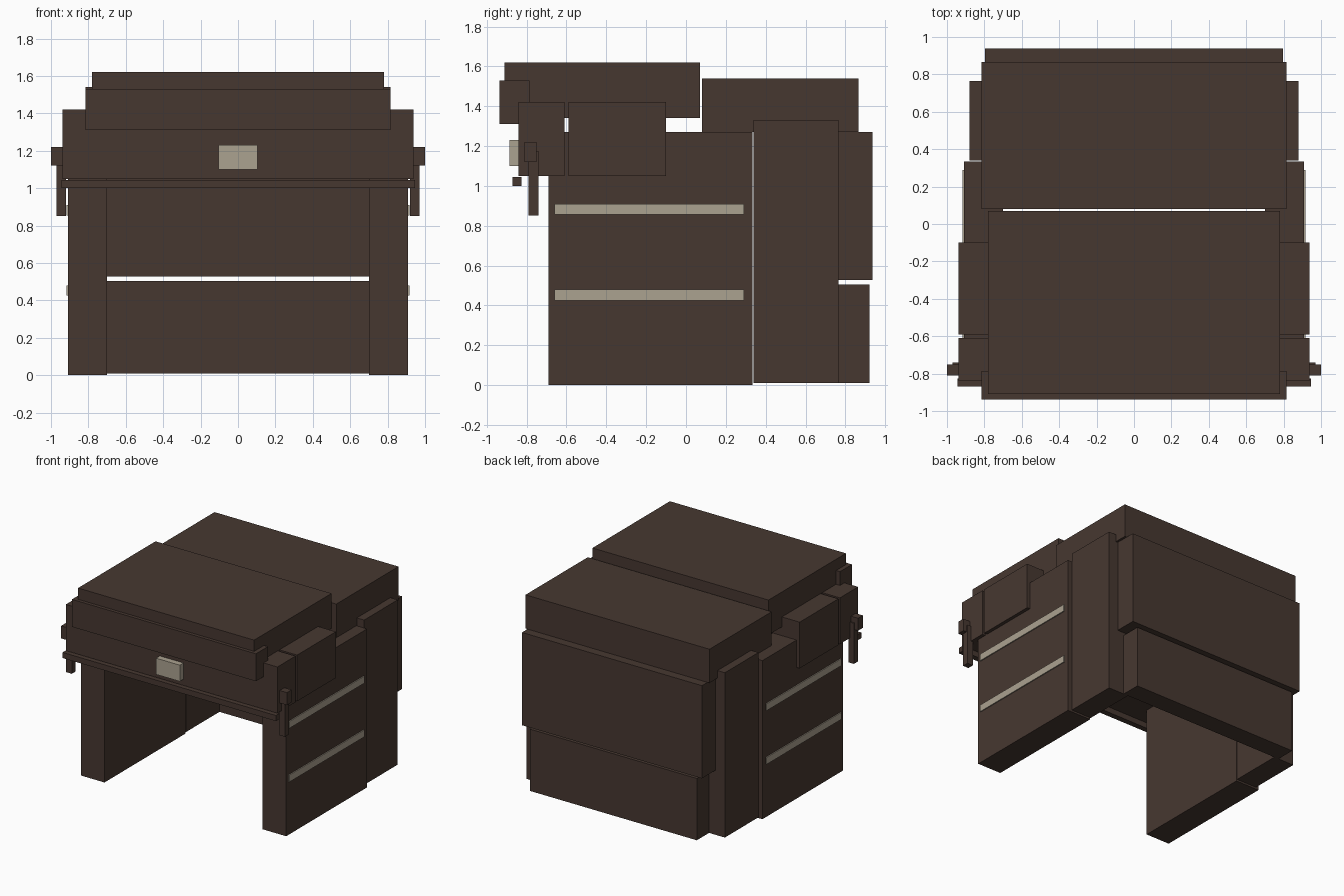
import bpy

cube = bpy.data.objects.get("Cube")
if cube:
    bpy.data.objects.remove(cube, do_unlink=True)


def make_material(name, color):
    mat = bpy.data.materials.new(name)
    mat.use_nodes = True
    mat.diffuse_color = color
    mat.node_tree.nodes["Principled BSDF"].inputs["Base Color"].default_value = color
    return mat


brown = make_material("dark brown", (0.062, 0.039, 0.030, 1))
tan = make_material("pale tan", (0.41, 0.36, 0.28, 1))


def box(name, x, y, z, mat=brown):
    """Box spanning the given (low, high) range on each axis."""
    bpy.ops.mesh.primitive_cube_add(size=1)
    obj = bpy.context.object
    obj.name = obj.data.name = name
    for v in obj.data.vertices:
        v.co = [lo + (c + 0.5) * (hi - lo) for c, (lo, hi) in zip(v.co, (x, y, z))]
    obj.data.materials.append(mat)
    return obj


def wide(name, half, y, z, mat=brown):
    """Box centred across the model."""
    return box(name, (-half, half), y, z, mat)


def pair(name, x, y, z, mat=brown):
    """Matching boxes on the left and right."""
    box("left_" + name, x, y, z, mat)
    box("right_" + name, (-x[1], -x[0]), y, z, mat)


# Side walls
pair("front_wall", (0.70, 0.91), (-0.69, 0.333), (0, 1.27))
pair("rear_wall", (0.70, 0.88), (0.34, 0.765), (0.01, 1.33))

# Trim strips on the front walls
for level, z in (("lower", 0.425), ("upper", 0.855)):
    pair(level + "_trim", (0.90, 0.918), (-0.66, 0.29), (z, z + 0.055), tan)

# Back panels
wide("lower_back_panel", 0.74, (0.765, 0.92), (0.01, 0.505))
wide("upper_back_panel", 0.797, (0.765, 0.937), (0.527, 1.27))

# Top slabs
wide("rear_top", 0.815, (0.08, 0.867), (1.27, 1.54))
wide("front_top", 0.78, (-0.91, 0.07), (1.34, 1.62))
wide("front_lip", 0.815, (-0.937, -0.785), (1.31, 1.53))

# Upper front housing
wide("front_housing", 0.937, (-0.84, -0.61), (1.05, 1.42))
wide("middle_housing", 0.937, (-0.59, -0.10), (1.05, 1.42))
wide("front_ledge", 0.945, (-0.87, -0.825), (1.0, 1.045))
wide("front_plate", 0.105, (-0.887, -0.835), (1.10, 1.23), tan)

# Side latches
pair("latch_block", (0.93, 1.0), (-0.81, -0.75), (1.12, 1.22))
pair("latch_bar", (0.92, 0.97), (-0.79, -0.74), (0.85, 1.175))
